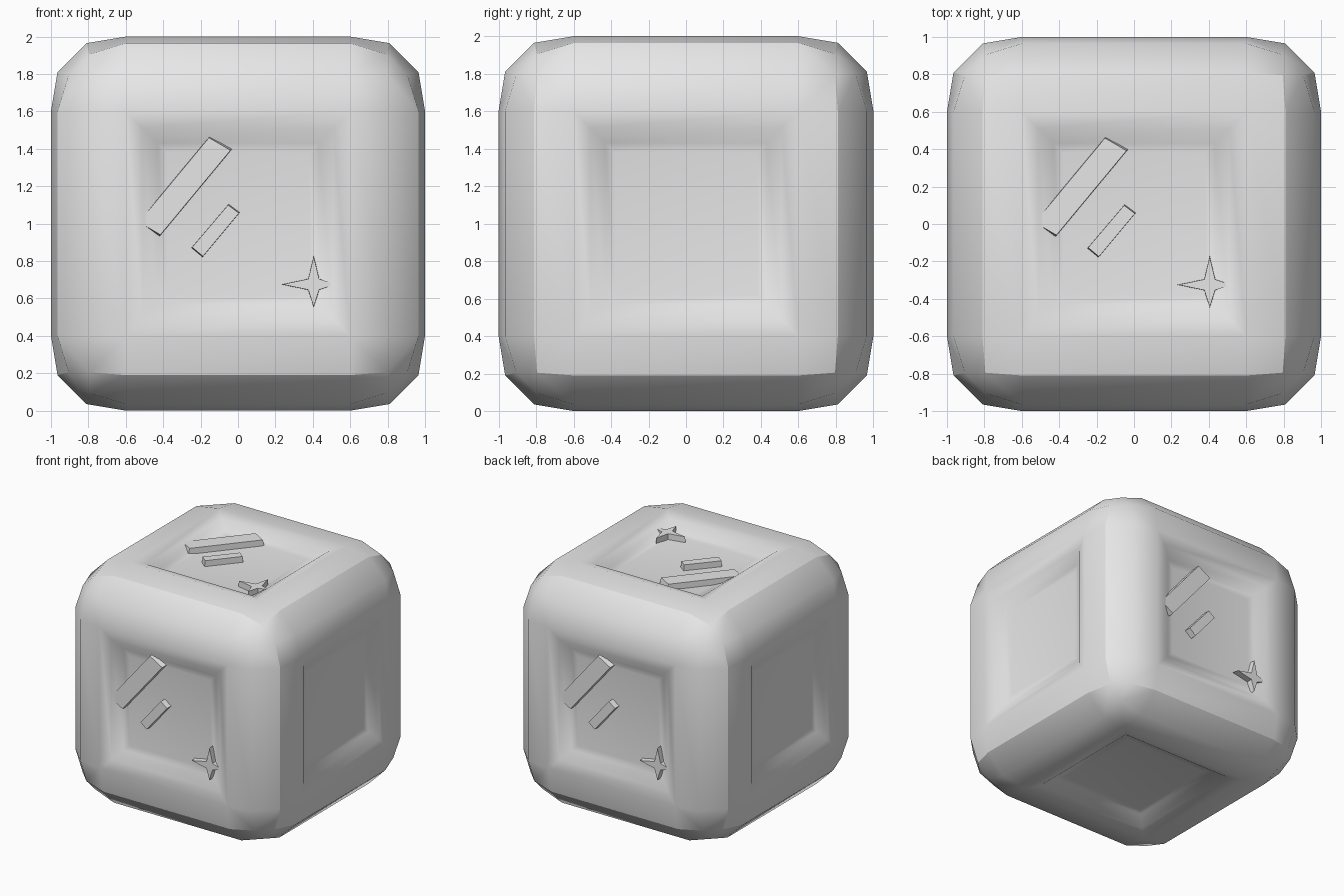
import bpy
import bmesh
from math import pi
from mathutils import Matrix, Vector

cube = bpy.data.objects.get("Cube")
if cube:
    bpy.data.objects.remove(cube, do_unlink=True)

grey = bpy.data.materials.new("light_grey")
grey.use_nodes = True
grey.diffuse_color = (0.8, 0.8, 0.8, 1)
grey.node_tree.nodes["Principled BSDF"].inputs["Base Color"].default_value = (0.8, 0.8, 0.8, 1)

CENTRE = Matrix.Translation((0, 0, 1))
RIM, EDGE, SIDE = 0.6, 0.81, 0.965
CORNER, CORNER_H = 0.795, 0.905
# Half-width and height of each square ring, from the panel floor to the rim
RINGS = [(0.38, 0.912), (0.43, 0.92), (0.51, 0.975), (RIM, 1.0)]


def add_object(name, bm):
    mesh = bpy.data.meshes.new(name)
    bm.to_mesh(mesh)
    bm.free()
    mesh.materials.append(grey)
    obj = bpy.data.objects.new(name, mesh)
    bpy.context.collection.objects.link(obj)
    return obj


def octant_faces():
    """Faces of one eighth of the block around its +z direction."""
    f, h = RINGS[0]
    faces = [[(0, 0, h), (f, 0, h), (f, f, h), (0, f, h)]]
    for (a, ha), (b, hb) in zip(RINGS, RINGS[1:]):
        faces.append([(a, 0, ha), (b, 0, hb), (b, b, hb), (a, a, ha)])
        faces.append([(0, a, ha), (a, a, ha), (b, b, hb), (0, b, hb)])
    r, e, s, c, k = RIM, EDGE, SIDE, CORNER, CORNER_H
    # Bulging border and its corner
    faces.append([(r, 0, 1), (e, 0, s), (e, r, s), (r, r, 1)])
    faces.append([(0, r, 1), (r, r, 1), (r, e, s), (0, e, s)])
    faces.append([(r, r, 1), (e, r, s), (c, c, k), (r, e, s)])
    # Bevel strip towards the next side
    faces.append([(e, 0, s), (s, 0, e), (s, r, e), (e, r, s)])
    faces.append([(e, r, s), (s, r, e), (k, c, c), (c, c, k)])
    return faces


# Rounded block with a sunken panel on every side
bm = bmesh.new()
signs = [(x, y, z) for x in (-1, 1) for y in (-1, 1) for z in (-1, 1)]
for sign in signs:
    for turn in range(3):
        for face in octant_faces():
            points = [p[turn:] + p[:turn] for p in face]
            bm.faces.new([bm.verts.new([a * b for a, b in zip(p, sign)]) for p in points])
    tip = (CORNER, CORNER, CORNER_H)
    bm.faces.new([bm.verts.new([a * b for a, b in zip(tip[t:] + tip[:t], sign)]) for t in range(3)])
bmesh.ops.remove_doubles(bm, verts=bm.verts, dist=0.0005)
bmesh.ops.recalc_face_normals(bm, faces=bm.faces)
# Join the eighths into whole strips and panels
bmesh.ops.dissolve_limit(bm, angle_limit=0.01, verts=bm.verts, edges=bm.edges)
for face in bm.faces:
    face.smooth = True

# Hard lines: the top's border, the sides' lower border, the x sides' uprights
for edge in bm.edges:
    m = (edge.verts[0].co + edge.verts[1].co) / 2
    second, main = sorted(range(3), key=lambda i: abs(m[i]))[1:]
    if 0.92 < abs(m[main]) < 0.97 and 0.79 < abs(m[second]) < 0.82:
        top = main == 2 and m.z > 0
        low = second == 2 and m.z < 0
        upright = main == 0 and second == 1
        edge.smooth = not (top or low or upright)
block = add_object("rounded_block", bm)
block.matrix_world = CENTRE

# Raised glints, drawn flat on a panel
star = []
sx, sy, waist = 0.405, -0.325, 0.03
for dx, dy, wx, wy in ((0, 0.155, 1, 1), (0.12, 0, 1, -1), (0, -0.125, -1, -1), (-0.175, 0, -1, 1)):
    star += [(sx + dx, sy + dy), (sx + wx * waist, sy + wy * waist)]
GLINTS = {
    "long_bar": [(-0.15, 0.47), (-0.03, 0.4), (-0.42, -0.07), (-0.54, 0.0)],
    "short_bar": [(-0.05, 0.105), (0.01, 0.06), (-0.19, -0.18), (-0.25, -0.13)],
    "star": star,
}
upright = Matrix.Rotation(pi / 2, 4, "X")
PANELS = {
    "top": Matrix.Identity(4),
    "front": upright,
    "back": Matrix.Rotation(pi, 4, "Z") @ upright,
}
for side, turn in PANELS.items():
    for name, outline in GLINTS.items():
        bm = bmesh.new()
        base = bm.faces.new([bm.verts.new((u, v, 0.9)) for u, v in outline])
        middle = base.calc_center_median()
        raised = bmesh.ops.extrude_face_region(bm, geom=[base])["geom"]
        # Lift the upper face and taper it slightly
        for vert in raised:
            if isinstance(vert, bmesh.types.BMVert):
                vert.co = middle + (vert.co - middle) * 0.96 + Vector((0, 0, 0.062))
        bmesh.ops.recalc_face_normals(bm, faces=bm.faces)
        glint = add_object(side + "_" + name, bm)
        glint.matrix_world = CENTRE @ turn
